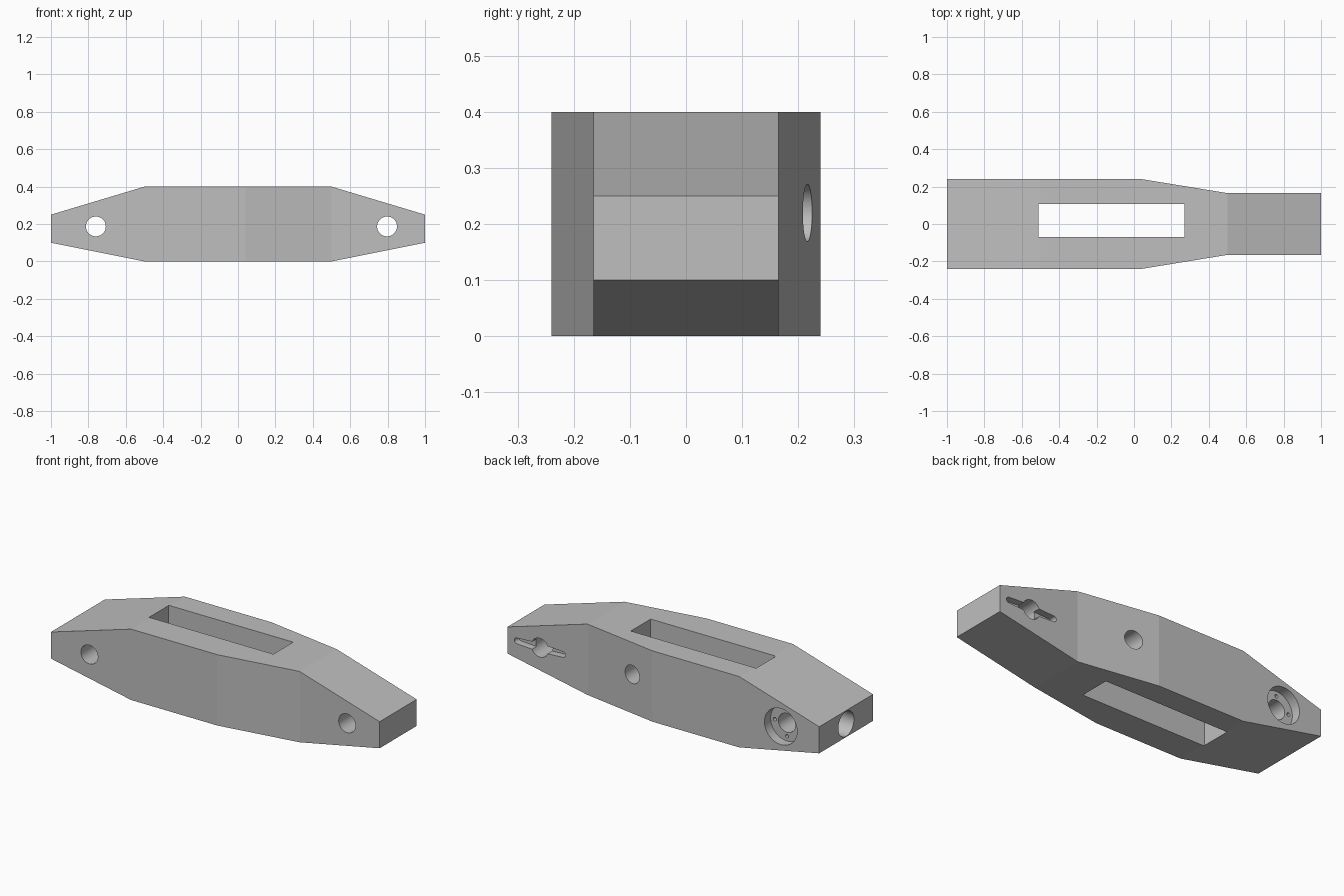
import bpy, bmesh
from math import pi, sin, cos
from mathutils import Vector

cube = bpy.data.objects.get("Cube")
if cube:
    bpy.data.objects.remove(cube, do_unlink=True)

grey = bpy.data.materials.new("plain grey")
grey.use_nodes = True
colour = (0.52, 0.52, 0.52, 1)
grey.diffuse_color = colour
grey.node_tree.nodes["Principled BSDF"].inputs["Base Color"].default_value = colour


def loft(name, rings):
    """Closed solid through equal rings of points."""
    bm = bmesh.new()
    loops = [[bm.verts.new(p) for p in ring] for ring in rings]
    for a, b in zip(loops, loops[1:]):
        for i in range(len(a)):
            j = (i + 1) % len(a)
            bm.faces.new((a[i], a[j], b[j], b[i]))
    bm.faces.new(loops[0])
    bm.faces.new(loops[-1])
    bmesh.ops.recalc_face_normals(bm, faces=bm.faces)
    mesh = bpy.data.meshes.new(name)
    bm.to_mesh(mesh)
    bm.free()
    mesh.materials.append(grey)
    obj = bpy.data.objects.new(name, mesh)
    bpy.context.collection.objects.link(obj)
    return obj


def cut(outline, axis, start, end):
    """Push a flat outline through the body along an axis and remove it."""
    def place(u, v, w):
        return {"x": (w, u, v), "y": (u, w, v), "z": (u, v, w)}[axis]
    tool = loft("cutter", [[place(u, v, w) for u, v in outline] for w in (start, end)])
    tool.hide_render = True
    mod = body.modifiers.new("cut", "BOOLEAN")
    mod.operation, mod.solver, mod.object = "DIFFERENCE", "EXACT", tool
    bpy.context.view_layer.objects.active = body
    bpy.ops.object.modifier_apply(modifier=mod.name)
    bpy.data.objects.remove(tool, do_unlink=True)


def circle(u, v, r, n=48):
    return [(u + r * cos(2 * pi * i / n), v + r * sin(2 * pi * i / n)) for i in range(n)]


# Tapered arm body: x, half width, bottom, top
stations = [(-1, .24, .1, .25), (-.5, .24, 0, .4), (.04, .24, 0, .4),
            (.5, .165, 0, .4), (1, .165, .1, .25)]
body = loft("arm_body", [[(x, -w, lo), (x, w, lo), (x, w, hi), (x, -w, hi)]
                         for x, w, lo, hi in stations])

# Central slot
cut([(-.51, -.07), (.27, -.07), (.27, .107), (-.51, .107)], "z", -.1, .5)

# Cable holes running from the end and the back into the slot
cut(circle(0, .175, .07), "x", -1.1, -.45)
cut(circle(.184, .22, .051), "y", .05, .3)

# Pivot holes at both ends
pivot_z = .187
for x in (-.76, .797):
    cut(circle(x, pivot_z, .053), "y", -.4, .4)

# Round recess with four screw holes
cut(circle(-.76, pivot_z, .102), "y", .185, .4)
for k in range(4):
    a = k * pi / 2
    cut(circle(-.76 + .076 * cos(a), pivot_z + .076 * sin(a), .01, 16), "y", .13, .3)

# Two-armed recess with rounded tips
horn = []
for side in (1, -1):
    horn.append((.797, pivot_z - side * .024))
    for i in range(9):
        a = -pi / 2 + pi * i / 8
        horn.append((.797 + side * (.144 + .016 * cos(a)), pivot_z + side * .016 * sin(a)))
cut(horn, "y", .125, .3)

# Smooth bores, sharp outer edges
bpy.ops.object.select_all(action="DESELECT")
body.select_set(True)
bpy.context.view_layer.objects.active = body
bpy.ops.object.shade_smooth_by_angle(angle=.16)
